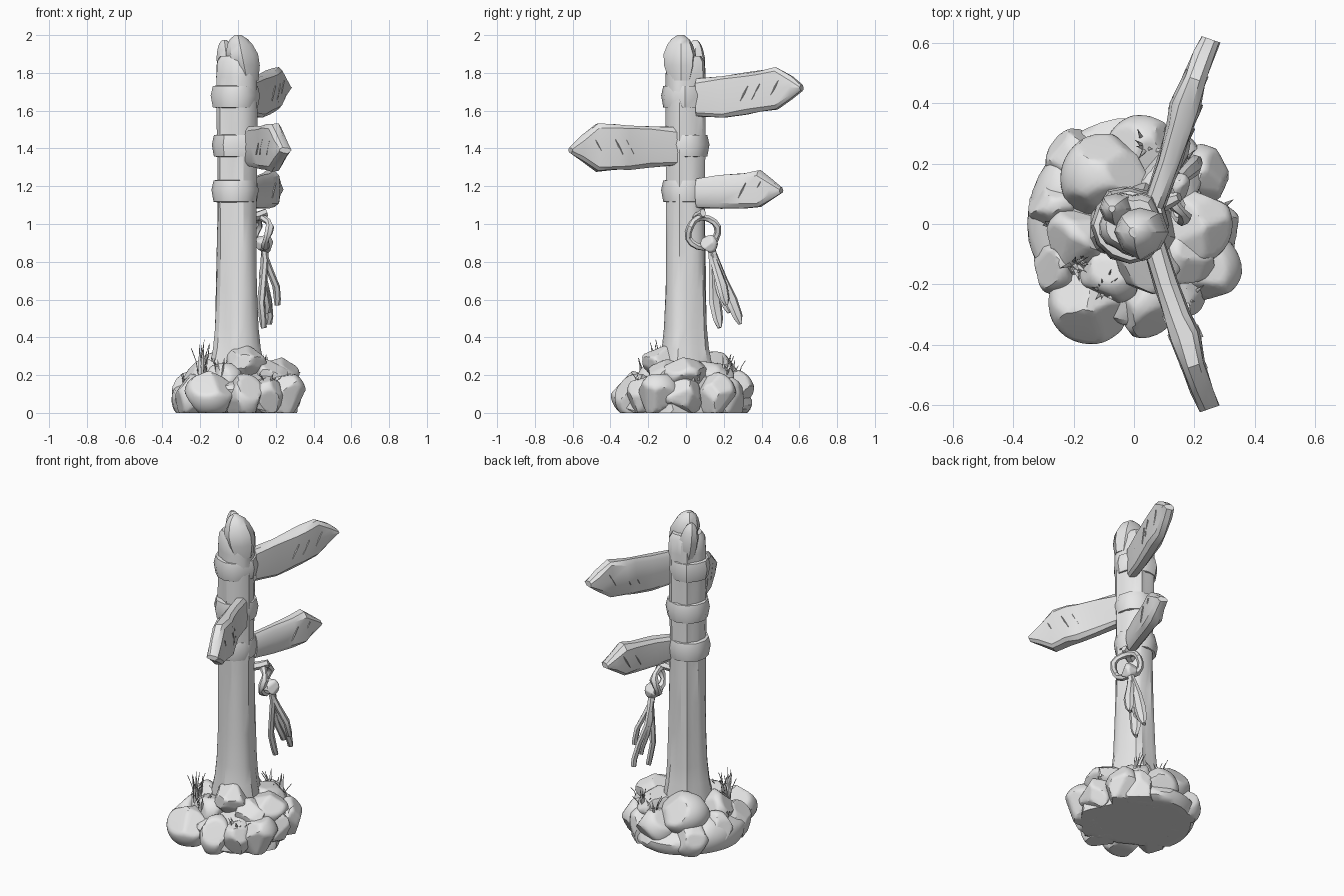
import bpy, bmesh, math, random
from mathutils import Vector

random.seed(11)
cube = bpy.data.objects.get("Cube")
if cube:
    bpy.data.objects.remove(cube)

clay = bpy.data.materials.new("pale grey")
clay.use_nodes = True
clay.diffuse_color = (0.8, 0.8, 0.8, 1)
clay.node_tree.nodes["Principled BSDF"].inputs["Base Color"].default_value = (0.8, 0.8, 0.8, 1)


def finish(name, bm, angle=40):
    bmesh.ops.recalc_face_normals(bm, faces=bm.faces)
    mesh = bpy.data.meshes.new(name)
    bm.to_mesh(mesh)
    bm.free()
    mesh.materials.append(clay)
    ob = bpy.data.objects.new(name, mesh)
    bpy.context.collection.objects.link(ob)
    bpy.ops.object.select_all(action="DESELECT")
    ob.select_set(True)
    bpy.context.view_layer.objects.active = ob
    bpy.ops.object.shade_smooth_by_angle(angle=math.radians(angle))


def loft(bm, rings, closed=False):
    """Skin a list of equal rings, capping the ends or joining them."""
    loops = [[bm.verts.new(p) for p in ring] for ring in rings]
    n = len(loops[0])
    pairs = list(zip(loops, loops[1:]))
    if closed:
        pairs.append((loops[-1], loops[0]))
    else:
        bm.faces.new(loops[0])
        bm.faces.new(loops[-1])
    for a, b in pairs:
        for i in range(n):
            j = (i + 1) % n
            bm.faces.new((a[i], a[j], b[j], b[i]))


def circle(x, y, z, r, sides, rough):
    ring = []
    for i in range(sides):
        a = math.tau * i / sides
        k = r * rough(i, z)
        ring.append(Vector((x + k * math.cos(a), y + k * math.sin(a), z)))
    return ring


def strand(bm, path, widths, thick, across, closed=False, sides=6):
    """Skin a strap of changing width along a path."""
    pts = [Vector(p) for p in path]
    rings = []
    for i, p in enumerate(pts):
        if closed:
            t = pts[(i + 1) % len(pts)] - pts[i - 1]
        else:
            t = pts[min(i + 1, len(pts) - 1)] - pts[max(i - 1, 0)]
        u = (across - across.project(t)).normalized()
        v = t.normalized().cross(u)
        rings.append([p + u * widths[i] * math.cos(math.tau * k / sides)
                      + v * thick * math.sin(math.tau * k / sides) for k in range(sides)])
    loft(bm, rings, closed)


def rock(name, x, y, z, r, rz, stretch=1.0):
    """A ball chiselled by random planes and flattened on the ground."""
    bm = bmesh.new()
    bmesh.ops.create_icosphere(bm, subdivisions=4, radius=1)
    for _ in range(15):
        n = Vector([random.gauss(0, 1) for _ in range(3)]).normalized()
        d = random.uniform(0.7, 0.86)
        for v in bm.verts:
            over = v.co.dot(n) - d
            if over > 0:
                v.co -= n * over * 0.97
    for v in bm.verts:
        c = v.co * 1.14
        v.co = (x + c.x * r * stretch, y + c.y * r / stretch, max(0, z + c.z * rz))
    finish(name, bm, 32)


# Post with grooved wood and flared roots
grooves = [random.choice((1.04, 1.0, 0.98, 0.92)) for _ in range(20)]


def grain(i, z):
    return grooves[i] + 0.03 * math.sin(z * 5 + i * 1.7)


bm = bmesh.new()
profile = [(0.1, 0.155), (0.26, 0.14), (0.34, 0.125), (0.45, 0.115), (0.65, 0.109),
           (0.85, 0.106), (1.05, 0.104), (1.25, 0.104), (1.45, 0.106), (1.65, 0.107),
           (1.78, 0.108), (1.86, 0.104), (1.89, 0.085)]
loft(bm, [circle(-0.005, 0, z, r, 20, grain) for z, r in profile])
finish("post", bm, 30)

# Two split, pointed ends of the post
for name, x, y, top, r in (("post_tip_front", 0.02, -0.027, 2.0, 0.086),
                           ("post_tip_back", -0.06, 0.05, 1.975, 0.055)):
    bm = bmesh.new()
    steps = [(0.24, 0.7), (0.16, 0.97), (0.1, 1.0), (0.05, 0.78), (0.022, 0.56), (0, 0.2)]
    loft(bm, [circle(x - 0.2 * (0.1 - d) * r / 0.086, y, top - d, r * k, 8,
                     lambda i, z: 1 + 0.07 * math.sin(i * 2.4)) for d, k in steps])
    finish(name, bm, 35)

# Straps that tie the boards to the post
for i, z in enumerate((1.175, 1.415, 1.675)):
    bm = bmesh.new()
    wobble = [random.uniform(0.96, 1.03) for _ in range(12)]
    steps = [(-0.06, 0.1), (-0.057, 0.116), (0.005, 0.127), (0.055, 0.116), (0.058, 0.1)]
    loft(bm, [circle(-0.014, -0.004, z + dz, r, 12, lambda k, h: wobble[k]) for dz, r in steps])
    finish("strap_%d" % (i + 1), bm, 35)


# Pointed, chipped boards: each section is y, x, low z, high z, half thickness
def board(name, sections):
    bm = bmesh.new()
    side = Vector((0.94, -0.33 * math.copysign(1, sections[-1][0]), 0))
    rings = []
    for y, x, lo, hi, t in sections:
        c = Vector((x, y, 0))
        ch = min(0.022, (hi - lo) * 0.3)
        mid = (lo + hi) / 2
        shape = [(-0.5, lo), (0.5, lo), (1, lo + ch), (1.1, mid), (1, hi - ch),
                 (0.5, hi), (-0.5, hi), (-1, hi - ch), (-1.1, mid), (-1, lo + ch)]
        rings.append([c + side * (k * t * random.uniform(0.88, 1.1))
                      + Vector((0, 0, z + random.uniform(-0.005, 0.005))) for k, z in shape])
    loft(bm, rings)
    # Slanting splinters on both faces
    for y, x, lo, hi, t in sections[2:-2]:
        for face in (-1, 1):
            p = Vector((x, y, (lo + hi) / 2)) + side * face * t * 1.04
            lean = Vector((x, y, 0)).normalized() * 0.022
            up = Vector((0, 0, 0.04))
            strand(bm, [p - up - lean, p, p + up + lean], [0.001, 0.005, 0.001], 0.004,
                   lean, sides=4)
    finish(name, bm, 32)


board("top_board", [(0.06, 0.062, 1.57, 1.77, 0.032), (0.2, 0.115, 1.56, 1.785, 0.036),
                    (0.32, 0.15, 1.58, 1.80, 0.038), (0.385, 0.17, 1.59, 1.81, 0.046),
                    (0.48, 0.2, 1.61, 1.83, 0.035), (0.56, 0.23, 1.66, 1.78, 0.033),
                    (0.612, 0.252, 1.705, 1.735, 0.03)])
board("middle_board", [(-0.05, 0.06, 1.31, 1.51, 0.036), (-0.2, 0.105, 1.30, 1.52, 0.036),
                       (-0.31, 0.145, 1.29, 1.525, 0.04), (-0.37, 0.17, 1.285, 1.53, 0.048),
                       (-0.47, 0.197, 1.28, 1.53, 0.036), (-0.55, 0.225, 1.33, 1.465, 0.034),
                       (-0.612, 0.25, 1.375, 1.405, 0.03)])
board("bottom_board", [(0.06, 0.065, 1.085, 1.24, 0.032), (0.18, 0.11, 1.085, 1.255, 0.036),
                       (0.31, 0.15, 1.085, 1.27, 0.04), (0.39, 0.172, 1.09, 1.28, 0.045),
                       (0.45, 0.192, 1.13, 1.235, 0.036), (0.505, 0.21, 1.165, 1.19, 0.028)])

# Hanging cloth loop, its peg, knot and ragged tails
tangent = Vector((-0.4, 0.92, 0))
outward = Vector((0.92, 0.4, 0))
bm = bmesh.new()
centre = Vector((0.128, 0.09, 0.955))
loop = [centre + tangent * 0.085 * math.cos(a) + Vector((0, 0, 0.08 * math.sin(a)))
        + outward * 0.012 * math.sin(3 * a) for a in (math.tau * k / 16 for k in range(16))]
strand(bm, loop, [0.02 + 0.006 * math.sin(k * 1.9) for k in range(16)], 0.018, outward, True)
finish("cloth_loop", bm)
bm = bmesh.new()
strand(bm, [(0.06, 0.05, 1.03), (0.11, 0.075, 1.045), (0.15, 0.09, 1.06)],
       [0.028, 0.026, 0.016], 0.024, tangent)
finish("peg", bm)
rock("cloth_knot", 0.137, 0.125, 0.895, 0.045, 0.046)
tails = [((0.13, 0.175, 0.45), 0.034), ((0.145, 0.225, 0.53), 0.034),
         ((0.16, 0.285, 0.47), 0.034), ((0.215, 0.215, 0.57), 0.03)]
for i, (end, w) in enumerate(tails):
    start, end = Vector((0.135, 0.125, 0.9)), Vector(end)
    path = [start.lerp(end, f) + outward * 0.012 * math.sin(f * 7 + i)
            for f in (0, 0.2, 0.45, 0.7, 0.9, 1)]
    bm = bmesh.new()
    strand(bm, path, [w * k for k in (0.4, 0.6, 0.85, 1.05, 0.85, 0.3)], 0.017, tangent)
    finish("cloth_tail_%d" % (i + 1), bm)

# Pile of boulders: x, y, z, radius, half height
rock("pile_core", 0, 0, 0.07, 0.31, 0.17)
outer = [(0.03, 0.23, 0.11, 0.115), (-0.18, 0.205, 0.09, 0.1), (-0.255, 0.06, 0.09, 0.09),
         (-0.25, -0.13, 0.08, 0.09), (-0.145, -0.26, 0.1, 0.122), (0.03, -0.255, 0.08, 0.105),
         (0.15, -0.2, 0.09, 0.1), (0.232, -0.15, 0.1, 0.112), (0.238, -0.02, 0.1, 0.105),
         (0.215, 0.15, 0.09, 0.1), (0.14, 0.215, 0.07, 0.09)]
for i, (x, y, z, r) in enumerate(outer):
    rock("outer_boulder_%d" % (i + 1), x, y, z, r, 0.112, random.uniform(0.96, 1.05))
inner = [(-0.09, 0.15, 0.2, 0.135, 0.11), (-0.17, -0.05, 0.17, 0.11, 0.1),
         (0.04, -0.13, 0.26, 0.1, 0.085), (0.19, 0.0, 0.2, 0.12, 0.09),
         (0.12, 0.13, 0.19, 0.11, 0.09), (0.17, -0.11, 0.19, 0.095, 0.085),
         (-0.07, -0.15, 0.17, 0.1, 0.09)]
for i, spec in enumerate(inner):
    rock("inner_boulder_%d" % (i + 1), *spec)

# Grass tufts: x, y, root height, blade length, blade count
tufts = [(-0.2, -0.13, 0.19, 0.19, 12), (-0.1, -0.22, 0.19, 0.1, 9), (0.16, 0.2, 0.18, 0.12, 10),
         (0.04, 0.25, 0.2, 0.09, 7), (0.28, 0.05, 0.17, 0.07, 6), (0.17, -0.25, 0.15, 0.07, 6),
         (-0.28, 0.0, 0.16, 0.08, 5)]
for i, (x, y, z, length, count) in enumerate(tufts):
    bm = bmesh.new()
    for _ in range(count):
        a, lean = random.uniform(0, math.tau), random.uniform(0.01, 0.05)
        h = length * random.uniform(0.5, 1.1)
        out = Vector((math.cos(a), math.sin(a), 0))
        root = Vector((x, y, z)) + out * random.uniform(0, 0.035)
        path = [root, root + out * lean * 0.35 + Vector((0, 0, h * 0.55)),
                root + out * lean + Vector((0, 0, h))]
        strand(bm, path, [0.008, 0.0055, 0.0006], 0.002, Vector((-out.y, out.x, 0)), sides=4)
    finish("grass_tuft_%d" % (i + 1), bm)
